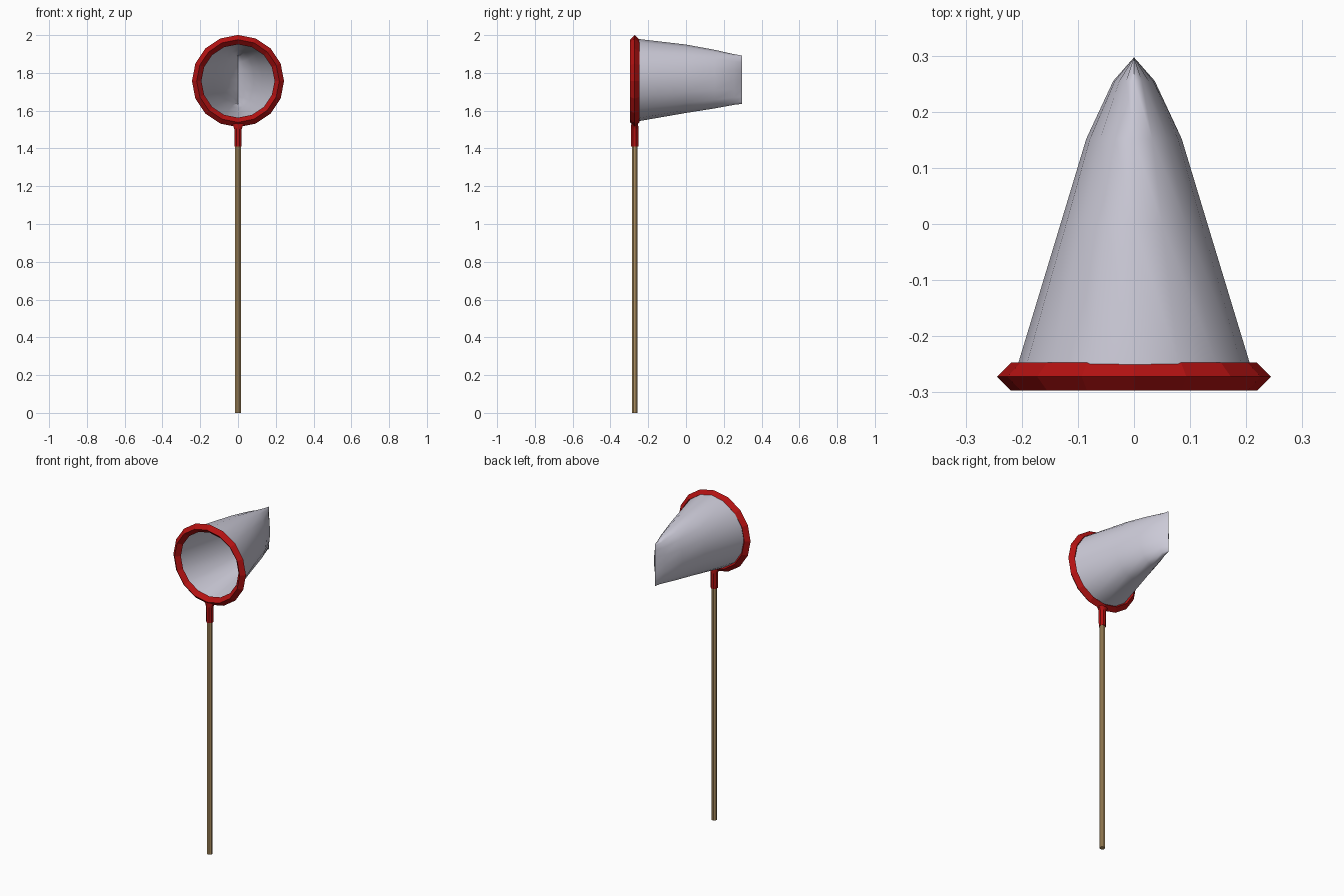
import bpy, bmesh, math

if "Cube" in bpy.data.objects:
    bpy.data.objects.remove(bpy.data.objects["Cube"])

HOOP_Y, HOOP_Z = -0.272, 1.757


def material(name, rgb):
    m = bpy.data.materials.new(name)
    m.diffuse_color = (*rgb, 1)
    m.use_nodes = True
    m.node_tree.nodes["Principled BSDF"].inputs["Base Color"].default_value = m.diffuse_color
    return m


red = material("red plastic", (0.46, 0.006, 0.006))
wood = material("tan wood", (0.42, 0.28, 0.12))
cloth = material("pale grey mesh", (0.60, 0.59, 0.68))


def loft(name, rings, mat, caps=True, smooth=40):
    """Join equal-sized rings of points with quads."""
    bm = bmesh.new()
    loops = [[bm.verts.new(p) for p in ring] for ring in rings]
    n = len(loops[0])
    for a, b in zip(loops, loops[1:]):
        for i in range(n):
            j = (i + 1) % n
            bm.faces.new((a[i], a[j], b[j], b[i]))
    if caps:
        bm.faces.new(loops[0])
        bm.faces.new(loops[-1])
    bmesh.ops.remove_doubles(bm, verts=bm.verts, dist=0.0005)
    bmesh.ops.recalc_face_normals(bm, faces=bm.faces)
    me = bpy.data.meshes.new(name)
    bm.to_mesh(me)
    bm.free()
    me.materials.append(mat)
    ob = bpy.data.objects.new(name, me)
    bpy.context.collection.objects.link(ob)
    bpy.ops.object.select_all(action='DESELECT')
    ob.select_set(True)
    bpy.context.view_layer.objects.active = ob
    if smooth:
        bpy.ops.object.shade_smooth_by_angle(angle=math.radians(smooth))
    return ob


def pole_ring(rx, ry, z, n=8):
    return [(rx * math.cos(2 * math.pi * (i + .5) / n),
             HOOP_Y + ry * math.sin(2 * math.pi * (i + .5) / n), z) for i in range(n)]


def net_ring(y, w, h, zc, n=16):
    return [(w * math.cos(2 * math.pi * i / n), y,
             zc + h * math.sin(2 * math.pi * i / n)) for i in range(n)]


# hoop: 16 sides with a diamond section
bpy.ops.mesh.primitive_torus_add(major_segments=16, minor_segments=4, major_radius=0.219,
                                 minor_radius=0.025, location=(0, HOOP_Y, HOOP_Z),
                                 rotation=(math.pi / 2, 0, 0))
hoop = bpy.context.object
hoop.name = "hoop"
hoop.data.materials.append(red)

# handle and the flared socket that holds the hoop
loft("handle", [pole_ring(.016, .016, 0), pole_ring(.016, .016, 1.43)], wood)
loft("socket", [pole_ring(.020, .021, 1.41), pole_ring(.021, .021, 1.50),
                pole_ring(.026, .021, 1.518), pole_ring(.042, .018, 1.535)], red)

# net: round at the hoop, pinched to an upright seam at the back
loft("net", [net_ring(-.272, .213, .220, 1.761), net_ring(-.247, .206, .217, 1.762),
             net_ring(0, .131, .181, 1.769), net_ring(.152, .085, .155, 1.767),
             net_ring(.255, .037, .134, 1.765), net_ring(.297, 0, .128, 1.764)],
     cloth, caps=False, smooth=60)
